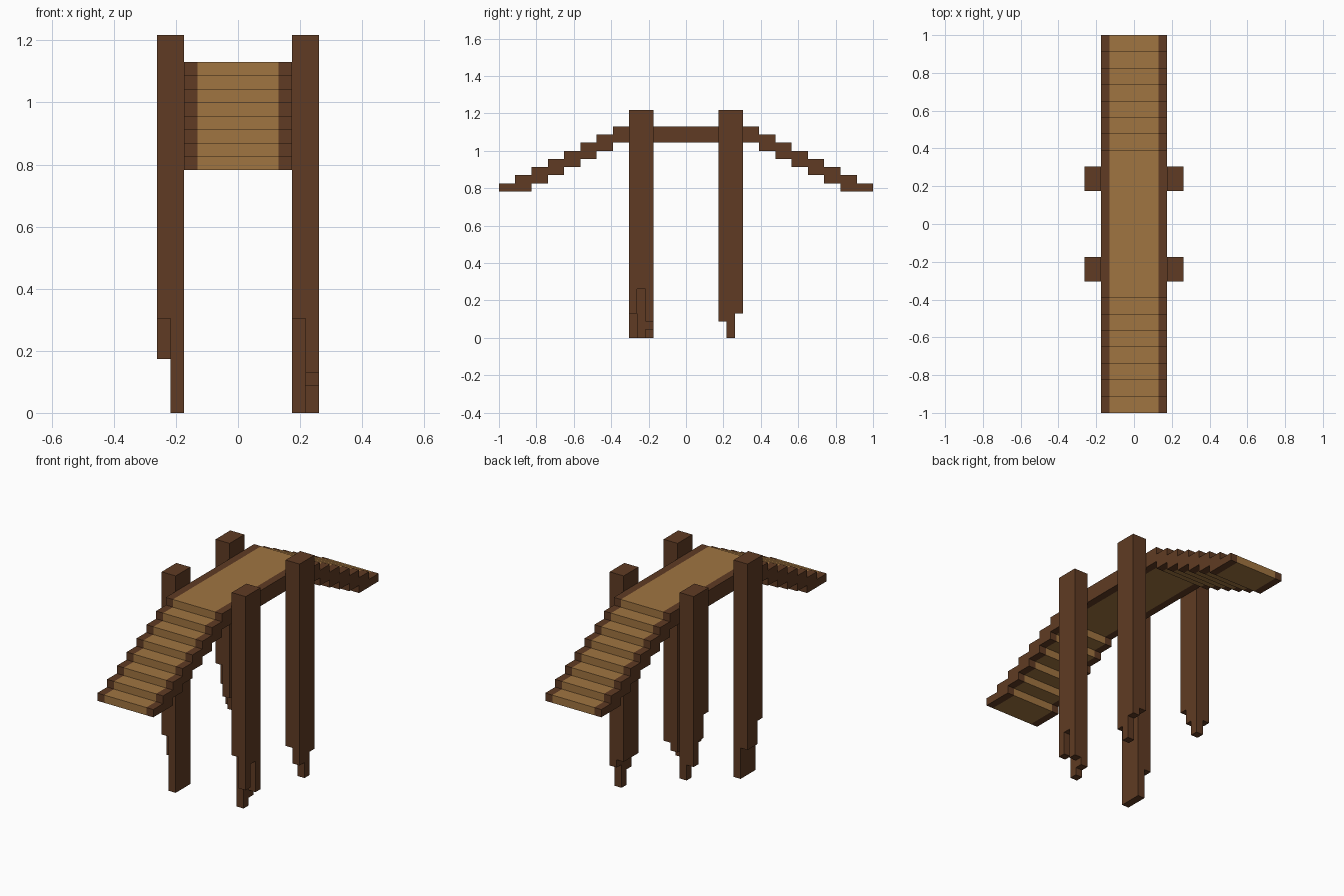
import bpy
import bmesh

U = 2 / 46          # one block
POST_TOP = 28       # post height in blocks

if "Cube" in bpy.data.objects:
    bpy.data.objects.remove(bpy.data.objects["Cube"], do_unlink=True)


def make_material(name, rgb):
    mat = bpy.data.materials.new(name)
    mat.use_nodes = True
    mat.diffuse_color = (*rgb, 1)
    bsdf = mat.node_tree.nodes["Principled BSDF"]
    bsdf.inputs["Base Color"].default_value = (*rgb, 1)
    bsdf.inputs["Roughness"].default_value = 0.9
    return mat


dark_wood = make_material("dark_wood", (0.116, 0.044, 0.017))
light_wood = make_material("light_wood", (0.352, 0.176, 0.053))


def finish(name, bm, mat):
    bmesh.ops.remove_doubles(bm, verts=bm.verts, dist=1e-5)
    bmesh.ops.recalc_face_normals(bm, faces=bm.faces)
    mesh = bpy.data.meshes.new(name)
    bm.to_mesh(mesh)
    bm.free()
    mesh.materials.append(mat)
    obj = bpy.data.objects.new(name, mesh)
    bpy.context.collection.objects.link(obj)


def quad(bm, *points):
    bm.faces.new([bm.verts.new([c * U for c in p]) for p in points])


# Stepped side outline of the walkway: flat in the middle, stairs at both ends
def walkway_outline():
    edges = [9 + 2 * k for k in range(8)]
    upper, lower = [], []
    for k, y in enumerate(edges):
        start = edges[k - 1] if k else 0
        top, bottom = 26 - k, max(24 - k, 18)
        upper += [(start, top), (y, top)]
        if lower and lower[-1][1] == bottom:
            lower.pop()
            lower.append((y, bottom))
        else:
            lower += [(start, bottom), (y, bottom)]
    half = upper[1:] + lower[:0:-1]
    return half + [(-y, z) for y, z in reversed(half)]


def walkway_strip(name, x0, x1, mat):
    bm = bmesh.new()
    side = bm.faces.new([bm.verts.new((x0 * U, y * U, z * U))
                         for y, z in walkway_outline()])
    out = bmesh.ops.extrude_face_region(bm, geom=[side], use_keep_orig=True)
    moved = [v for v in out["geom"] if isinstance(v, bmesh.types.BMVert)]
    bmesh.ops.translate(bm, verts=moved, vec=((x1 - x0) * U, 0, 0))
    finish(name, bm, mat)


walkway_strip("walkway_planks", -3, 3, light_wood)
walkway_strip("left_rail", 3, 4, dark_wood)
walkway_strip("right_rail", -4, -3, dark_wood)


# Post with a broken foot: rows run inner to outer in x, each row inner to
# outer in y, and every number is the height where that column ends
def post(name, sx, sy, ends):
    bm = bmesh.new()
    cells = {(i, j): ends[i][j] for i in range(2) for j in range(3)}

    def at(i, j, z):
        return (sx * (4 + i), sy * (4 + j), z)

    quad(bm, at(0, 0, POST_TOP), at(2, 0, POST_TOP),
         at(2, 3, POST_TOP), at(0, 3, POST_TOP))
    for (i, j), low in cells.items():
        quad(bm, at(i, j, low), at(i + 1, j, low),
             at(i + 1, j + 1, low), at(i, j + 1, low))
        # walls wherever the neighbouring column ends higher or is missing
        sides = {(-1, 0): ((i, j), (i, j + 1)),
                 (1, 0): ((i + 1, j), (i + 1, j + 1)),
                 (0, -1): ((i, j), (i + 1, j)),
                 (0, 1): ((i, j + 1), (i + 1, j + 1))}
        for (di, dj), (a, b) in sides.items():
            high = cells.get((i + di, j + dj), POST_TOP)
            if high > low:
                quad(bm, at(*a, low), at(*b, low), at(*b, high), at(*a, high))
    finish(name, bm, dark_wood)


post("front_left_post", 1, -1, [(1, 0, 7), (2, 6, 3)])
post("front_right_post", -1, -1, [(0, 0, 0), (4, 4, 7)])
post("back_left_post", 1, 1, [(4, 4, 4), (2, 0, 3)])
post("back_right_post", -1, 1, [(8, 6, 4), (12, 9, 6)])
